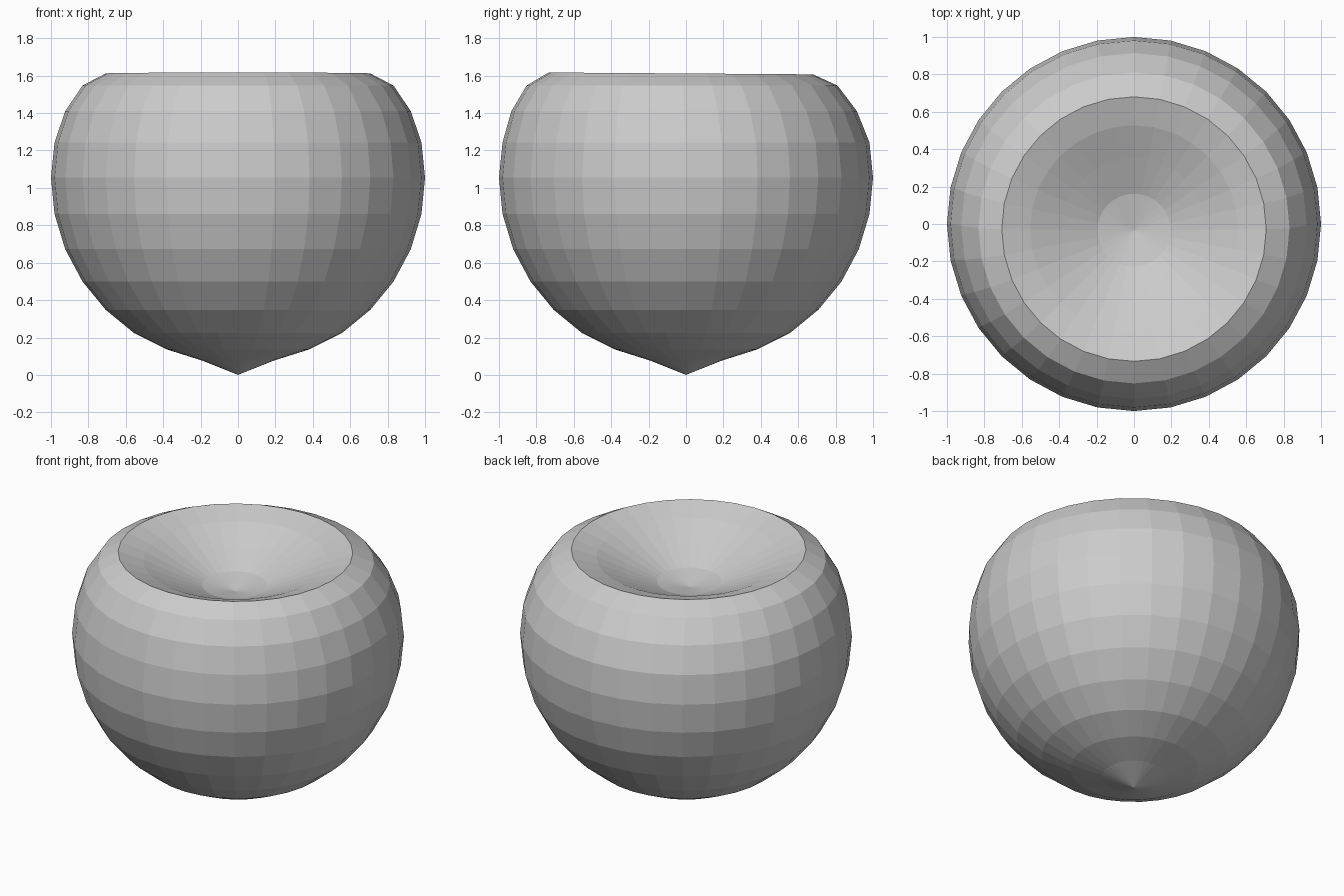
import bpy, bmesh
from math import sin, cos, pi

if "Cube" in bpy.data.objects:
    bpy.data.objects.remove(bpy.data.objects["Cube"])

SEGMENTS, RINGS = 32, 16
CENTRE = 1.055

# Height and y offset of rings that were pushed in (top) or pulled out (bottom)
HEIGHT = {0: 0.0, 1: 0.078, 2: 0.137,
          9: 1.243, 10: 1.41, 11: 1.547, 12: 1.612,
          13: 1.56, 14: 1.48, 15: 1.398, 16: 1.36}
SHIFT = {10: -0.01, 11: -0.021, 12: -0.027, 13: -0.028,
         14: -0.03, 15: -0.033, 16: -0.035}

bm = bmesh.new()

# Rings of a sphere from the bottom point to the sunken top point
rings = []
for i in range(RINGS + 1):
    t = pi * i / RINGS
    r = sin(t)
    z = HEIGHT.get(i, CENTRE - cos(t))
    dy = SHIFT.get(i, 0.0)
    if i in (0, RINGS):
        rings.append([bm.verts.new((0, dy, z))] * SEGMENTS)
        continue
    tilt = 0.005 if i == 12 else 0.0
    rings.append([bm.verts.new((r * cos(2 * pi * k / SEGMENTS),
                                r * sin(2 * pi * k / SEGMENTS) + dy,
                                z - tilt * sin(2 * pi * k / SEGMENTS)))
                  for k in range(SEGMENTS)])

# Flat faces between neighbouring rings, triangles at the points
for low, high in zip(rings, rings[1:]):
    for k in range(SEGMENTS):
        n = (k + 1) % SEGMENTS
        quad = [low[k], low[n], high[n], high[k]]
        bm.faces.new(list(dict.fromkeys(quad)))

bmesh.ops.recalc_face_normals(bm, faces=bm.faces)
mesh = bpy.data.meshes.new("dented_fruit_body")
bm.to_mesh(mesh)
bm.free()
bpy.context.collection.objects.link(bpy.data.objects.new("dented_fruit_body", mesh))
